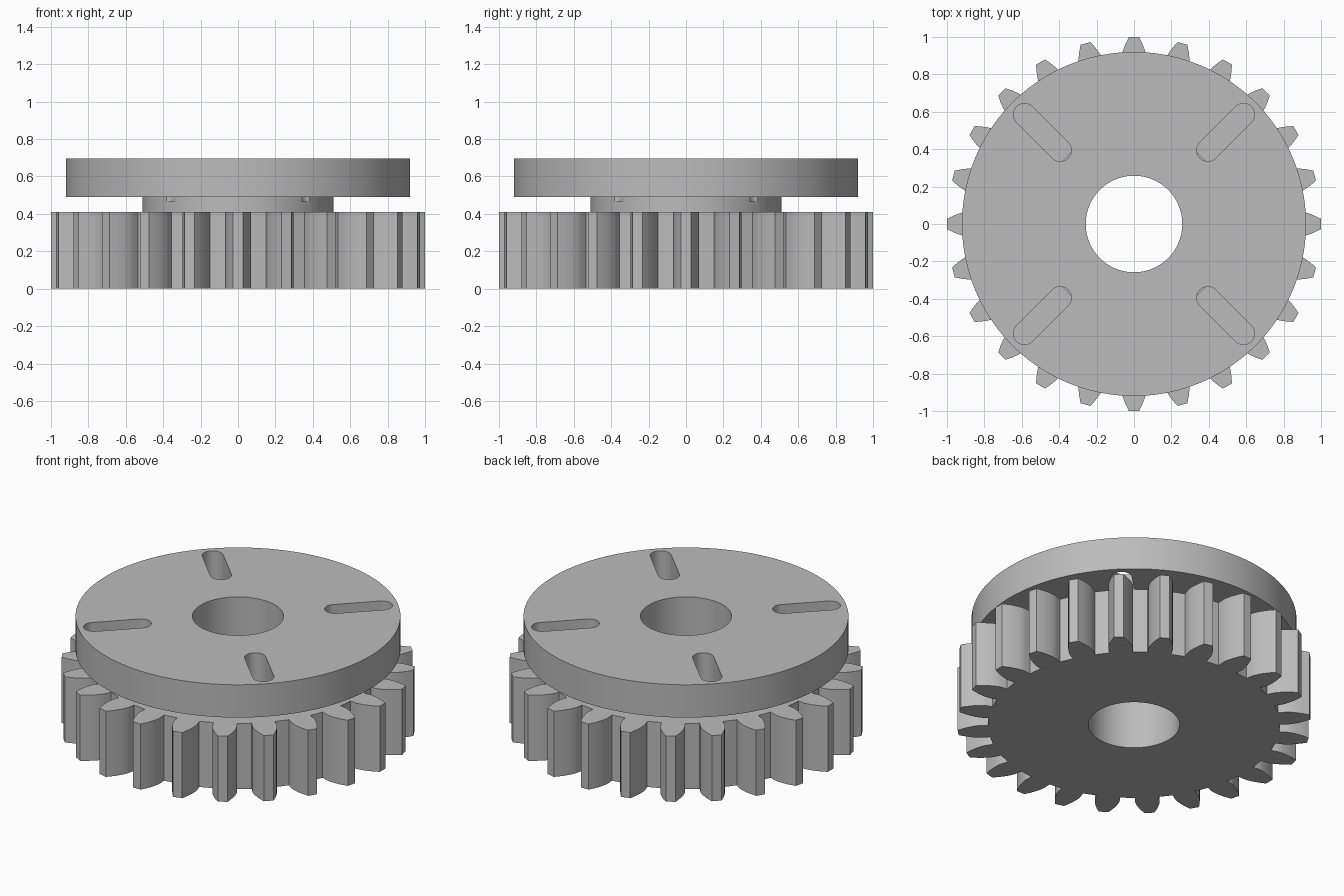
import bpy, bmesh
from math import pi, sin, cos, tan, acos, sqrt, radians

if "Cube" in bpy.data.objects:
    bpy.data.objects.remove(bpy.data.objects["Cube"])

TEETH = 24
GEAR_TOP, DISC_BOTTOM, DISC_TOP = 0.41, 0.49, 0.695
BORE, HUB, DISC = 0.258, 0.51, 0.92
SEGMENTS = 96

grey = bpy.data.materials.new("plain grey")
grey.use_nodes = True
colour = (0.5, 0.5, 0.5, 1)
grey.diffuse_color = colour
grey.node_tree.nodes["Principled BSDF"].inputs["Base Color"].default_value = colour


def make_object(name, bm):
    bmesh.ops.recalc_face_normals(bm, faces=bm.faces)
    mesh = bpy.data.meshes.new(name)
    bm.to_mesh(mesh)
    bm.free()
    mesh.materials.append(grey)
    ob = bpy.data.objects.new(name, mesh)
    bpy.context.collection.objects.link(ob)
    return ob


def prism(name, outline, z0, z1):
    """Extrude a flat outline between two heights."""
    bm = bmesh.new()
    face = bm.faces.new([bm.verts.new((x, y, z0)) for x, y in outline])
    new = bmesh.ops.extrude_face_region(bm, geom=[face])["geom"]
    top = [v for v in new if isinstance(v, bmesh.types.BMVert)]
    bmesh.ops.translate(bm, verts=top, vec=(0, 0, z1 - z0))
    return make_object(name, bm)


def lathe(name, profile):
    """Revolve a closed radius/height profile around the z axis."""
    bm = bmesh.new()
    rings = [[bm.verts.new((r * cos(2 * pi * i / SEGMENTS), r * sin(2 * pi * i / SEGMENTS), z))
              for r, z in profile] for i in range(SEGMENTS)]
    for i, ring in enumerate(rings):
        after = rings[(i + 1) % SEGMENTS]
        for j in range(len(profile)):
            k = (j + 1) % len(profile)
            bm.faces.new((ring[j], after[j], after[k], ring[k]))
    return make_object(name, bm)


def cut(ob, cutter):
    cutter.hide_render = True
    mod = ob.modifiers.new("cut", "BOOLEAN")
    mod.operation, mod.solver, mod.object = "DIFFERENCE", "EXACT", cutter
    select(ob)
    bpy.ops.object.modifier_apply(modifier=mod.name)
    bpy.data.objects.remove(cutter)


def select(ob):
    bpy.ops.object.select_all(action="DESELECT")
    ob.select_set(True)
    bpy.context.view_layer.objects.active = ob


def polar(r, a):
    return r * cos(a), r * sin(a)


# Spur gear outline: involute flanks, radial below the base circle
module = 2 / (TEETH + 2)
pitch = module * TEETH / 2
root = pitch - 1.25 * module
base = pitch * cos(radians(20))


def involute(r):
    a = acos(min(1, base / r))
    return tan(a) - a


def half_angle(r):
    return pi / (2 * TEETH) + involute(pitch) - involute(r)


STEPS = 6
radii = [root] + [base + (1 - base) * (i / STEPS) ** 1.5 for i in range(STEPS + 1)]
outline = []
for t in range(TEETH):
    mid = 2 * pi * t / TEETH
    outline += [polar(r, mid - half_angle(max(r, base))) for r in radii]
    outline += [polar(r, mid + half_angle(max(r, base))) for r in reversed(radii)]
gear = prism("gear", outline, 0, GEAR_TOP)

# Bore through the gear
bore = [polar(BORE, 2 * pi * i / SEGMENTS) for i in range(SEGMENTS)]
cut(gear, prism("bore_cutter", bore, -0.1, GEAR_TOP + 0.1))

# Hub and disc in one turned piece
plate = lathe("hub_and_disc", [
    (BORE, GEAR_TOP), (HUB, GEAR_TOP), (HUB, DISC_BOTTOM),
    (DISC, DISC_BOTTOM), (DISC, DISC_TOP), (BORE, DISC_TOP)])

# Four diagonal slots that pass through the disc and nick the hub
SLOT_R, SLOT_IN, SLOT_OUT, CAP = 0.06, 0.395 * sqrt(2), 0.585 * sqrt(2), 12
slot = []
for centre, start in ((SLOT_OUT, -pi / 2), (SLOT_IN, pi / 2)):
    for i in range(CAP + 1):
        x, y = polar(SLOT_R, start + pi * i / CAP)
        slot.append((centre + x, y))
for q in range(4):
    a = pi / 4 + q * pi / 2
    turned = [(x * cos(a) - y * sin(a), x * sin(a) + y * cos(a)) for x, y in slot]
    cut(plate, prism("slot_cutter", turned, 0.465, DISC_TOP + 0.1))

for ob in (gear, plate):
    select(ob)
    bpy.ops.object.shade_smooth_by_angle(angle=radians(25))
